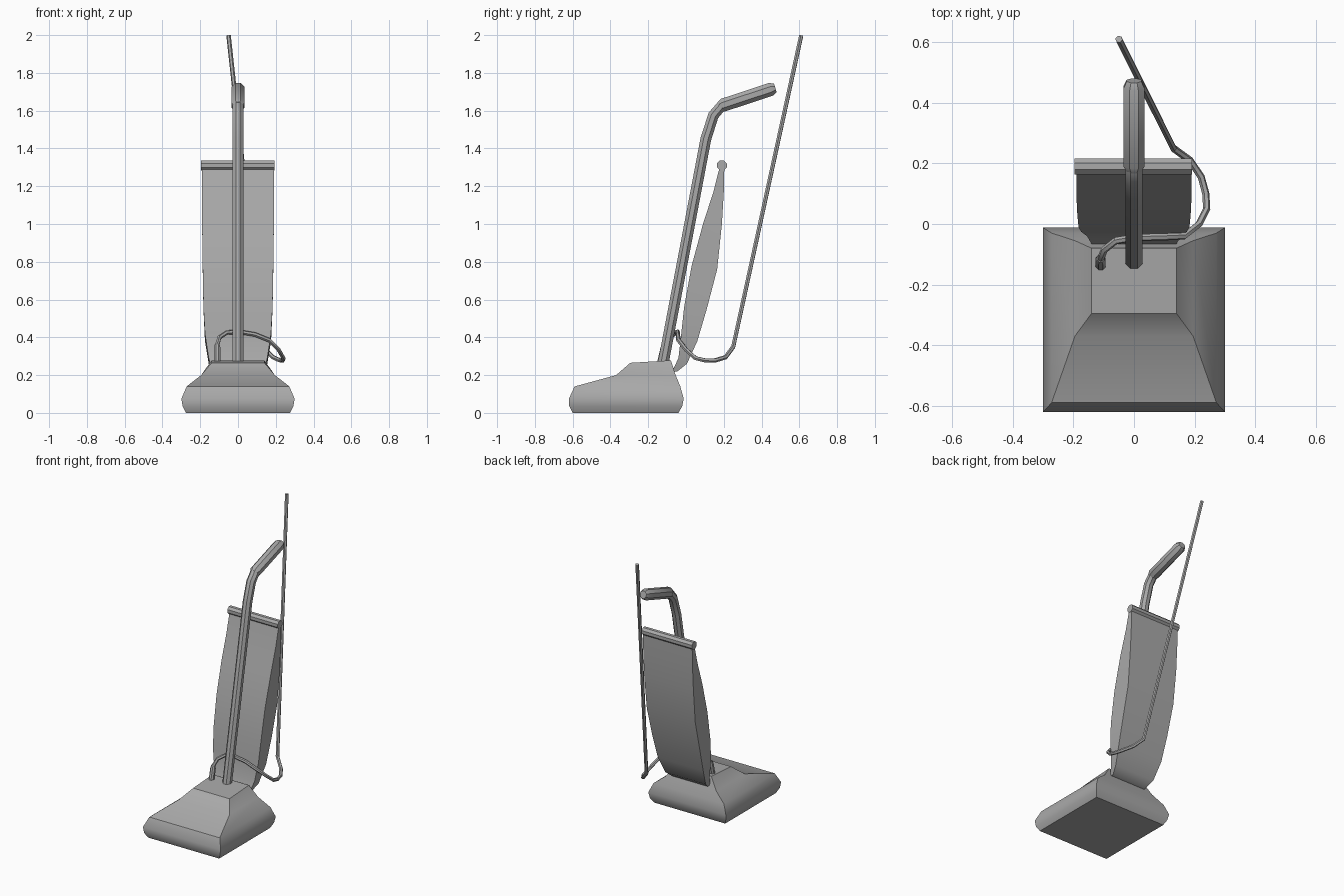
import bpy, bmesh, math
from mathutils import Vector

cube = bpy.data.objects.get("Cube")
if cube:
    bpy.data.objects.remove(cube, do_unlink=True)

grey = bpy.data.materials.new("plain_grey")
grey.use_nodes = True
colour = (0.4, 0.4, 0.4, 1)
grey.diffuse_color = colour
bsdf = next(n for n in grey.node_tree.nodes if n.type == 'BSDF_PRINCIPLED')
bsdf.inputs["Base Color"].default_value = colour
bsdf.inputs["Roughness"].default_value = 0.6


def loft(name, rings, angle=35):
    """Skin a list of closed rings of points and cap both ends."""
    bm = bmesh.new()
    loops = [[bm.verts.new(p) for p in ring] for ring in rings]
    n = len(loops[0])
    for a, b in zip(loops, loops[1:]):
        for i in range(n):
            j = (i + 1) % n
            bm.faces.new((a[i], a[j], b[j], b[i]))
    bm.faces.new(loops[0][::-1])
    bm.faces.new(loops[-1])
    bmesh.ops.recalc_face_normals(bm, faces=bm.faces)
    mesh = bpy.data.meshes.new(name)
    bm.to_mesh(mesh)
    bm.free()
    mesh.materials.append(grey)
    obj = bpy.data.objects.new(name, mesh)
    bpy.context.collection.objects.link(obj)
    bpy.ops.object.select_all(action='DESELECT')
    obj.select_set(True)
    bpy.context.view_layer.objects.active = obj
    bpy.ops.object.shade_smooth_by_angle(angle=math.radians(angle))
    return obj


def tube(name, path, radii, sides=8):
    """Sweep a regular polygon along a path, one radius per point."""
    pts = [Vector(p) for p in path]
    if not isinstance(radii, (list, tuple)):
        radii = [radii] * len(pts)
    side, rings = Vector((1, 0, 0)), []
    for i, p in enumerate(pts):
        before = (p - pts[i - 1]).normalized() if i else Vector()
        after = (pts[i + 1] - p).normalized() if i + 1 < len(pts) else Vector()
        t = (before + after).normalized()
        if i == 0 and abs(side.dot(t)) > 0.9:
            side = Vector((0, 1, 0))
        side = (side - t * side.dot(t)).normalized()
        up = t.cross(side)
        turn = [2 * math.pi * (k + 0.5) / sides for k in range(sides)]
        rings.append([p + radii[i] * (side * math.cos(a) + up * math.sin(a)) for a in turn])
    return loft(name, rings)


# Floor head: stacked rectangles (z front, z back, half width, front y, back y)
head = [(0.005, 0.005, 0.275, -0.60, -0.04), (0.035, 0.035, 0.293, -0.618, -0.02),
        (0.075, 0.075, 0.30, -0.62, -0.012), (0.14, 0.14, 0.272, -0.59, -0.03),
        (0.20, 0.20, 0.195, -0.37, -0.055), (0.265, 0.278, 0.14, -0.295, -0.08)]
head[0] = (0, 0) + head[0][2:]
loft("floor_head", [[(-w, f, zf), (w, f, zf), (w, b, zb), (-w, b, zb)]
                    for zf, zb, w, f, b in head])

# Dust bag: slanted rectangles (half width, front y, front z, back y, back z)
bag = [(0.135, -0.075, 0.215, -0.045, 0.22), (0.155, -0.04, 0.29, 0.005, 0.26),
       (0.175, -0.025, 0.42, 0.06, 0.38), (0.183, -0.01, 0.56, 0.11, 0.55),
       (0.187, 0.03, 0.78, 0.165, 0.76), (0.19, 0.09, 1.00, 0.19, 1.00),
       (0.19, 0.145, 1.17, 0.20, 1.17), (0.19, 0.178, 1.30, 0.203, 1.30)]
loft("dust_bag", [[(-w, yf, zf), (w, yf, zf), (w, yb, zb), (-w, yb, zb)]
                  for w, yf, zf, yb, zb in bag])

# Clip bar along the top of the bag
tube("bag_clip", [(-0.197, 0.19, 1.31), (0.192, 0.19, 1.31)], 0.028)

# Handle pole with its bend, and the grip with chamfered ends
tube("handle_pole", [(0, -0.125, 0.24), (0, 0.105, 1.45), (0, 0.145, 1.575),
                     (0, 0.185, 1.622), (0, 0.22, 1.635)], 0.031)
tube("handle_grip", [(0, 0.175, 1.622), (0, 0.195, 1.629), (0, 0.45, 1.713), (0, 0.473, 1.720)],
     [0.026, 0.038, 0.038, 0.026])

# Power cord with its thicker sleeve where it leaves the head
cord = [(-0.11, -0.13, 0.26), (-0.11, -0.115, 0.36), (-0.098, -0.085, 0.40),
        (-0.06, -0.055, 0.425), (0, -0.045, 0.43), (0.09, -0.043, 0.415),
        (0.165, -0.04, 0.385), (0.215, 0, 0.335), (0.24, 0.05, 0.29),
        (0.237, 0.10, 0.278), (0.222, 0.155, 0.278), (0.185, 0.21, 0.295),
        (0.13, 0.25, 0.35), (-0.05, 0.61, 1.998)]
tube("power_cord", cord, 0.012, 6)
tube("cord_sleeve", [(-0.11, -0.14, 0.25), (-0.11, -0.118, 0.345), (-0.11, -0.114, 0.365)],
     [0.018, 0.018, 0.013])
